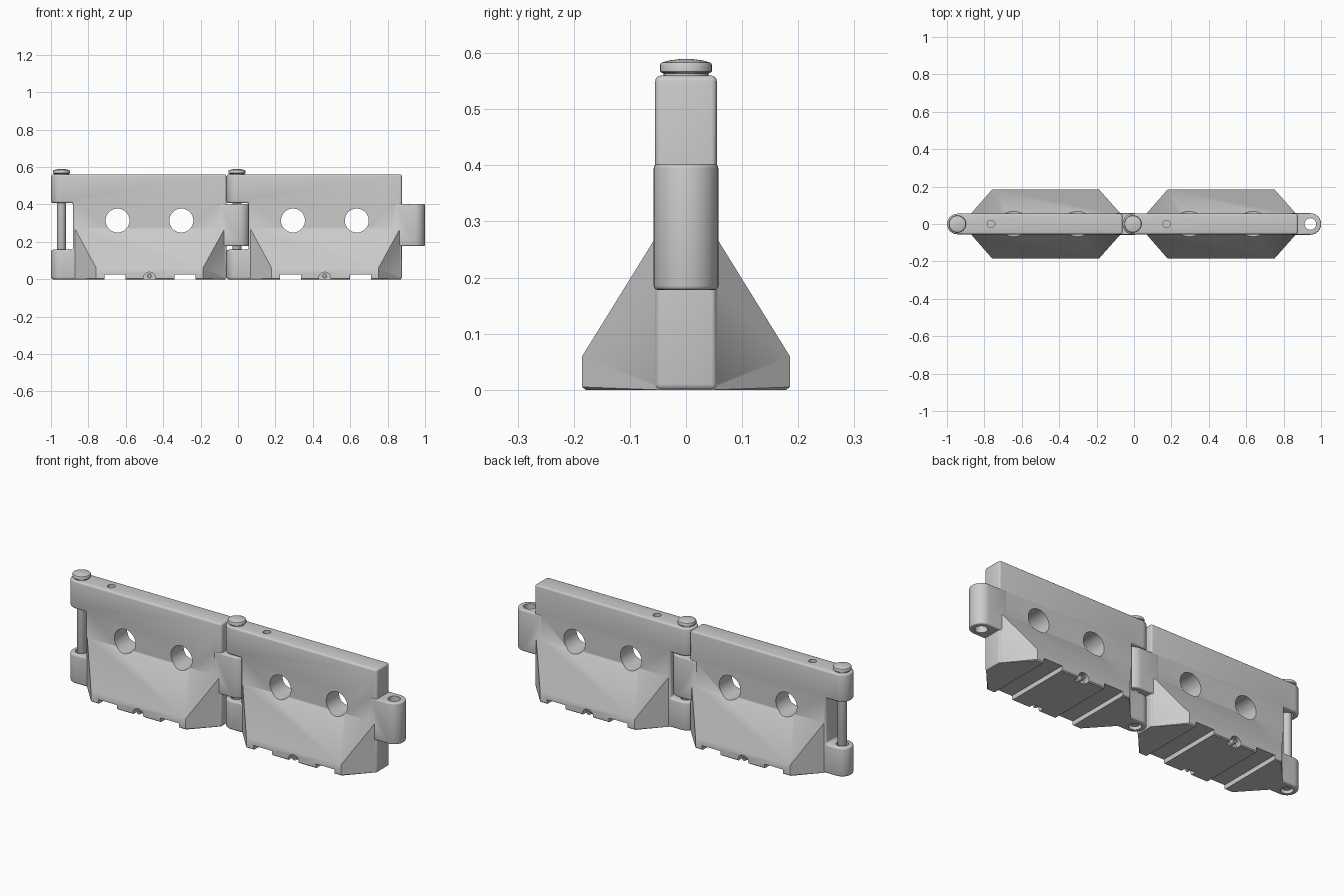
import bpy, bmesh, math
from mathutils import Matrix, Vector

if "Cube" in bpy.data.objects:
    bpy.data.objects.remove(bpy.data.objects["Cube"])

PITCH, X0 = 0.938, -0.944          # hinge spacing and first hinge position
END, R, TOP = 0.882, 0.055, 0.56   # wall end, wall half thickness, wall height


def new_object(name, bm):
    bmesh.ops.recalc_face_normals(bm, faces=bm.faces)
    me = bpy.data.meshes.new(name)
    bm.to_mesh(me)
    bm.free()
    ob = bpy.data.objects.new(name, me)
    bpy.context.collection.objects.link(ob)
    return ob


def prism(name, outline, z0, z1):
    bm = bmesh.new()
    f = bm.faces.new([bm.verts.new((x, y, z0)) for x, y in outline])
    ext = bmesh.ops.extrude_face_region(bm, geom=[f])
    bmesh.ops.translate(bm, vec=(0, 0, z1 - z0),
                        verts=[v for v in ext["geom"] if isinstance(v, bmesh.types.BMVert)])
    return new_object(name, bm)


def box(name, lo, hi):
    return prism(name, [(lo[0], lo[1]), (hi[0], lo[1]), (hi[0], hi[1]), (lo[0], hi[1])], lo[2], hi[2])


def rounded_slab(name, cx, r, far, z0, z1, n=24):
    # slab with a half-round end at cx and a square end at far
    s = 1 if far > cx else -1
    pts = [(cx - s * r * math.sin(math.pi * i / n), r * math.cos(math.pi * i / n)) for i in range(n + 1)]
    return prism(name, pts + [(far, -r), (far, r)], z0, z1)


def cylinder(name, r, depth, loc, along_y=False, n=32):
    bm = bmesh.new()
    m = Matrix.Translation(loc)
    if along_y:
        m = m @ Matrix.Rotation(math.pi / 2, 4, 'X')
    bmesh.ops.create_cone(bm, cap_ends=True, segments=n, radius1=r, radius2=r, depth=depth, matrix=m)
    return new_object(name, bm)


def lathe(name, profile, n=32):
    bm = bmesh.new()
    vs = [bm.verts.new((r, 0, z)) for r, z in profile]
    es = [bm.edges.new(p) for p in zip(vs, vs[1:])]
    bmesh.ops.spin(bm, geom=vs + es, cent=(0, 0, 0), axis=(0, 0, 1), angle=2 * math.pi, steps=n)
    bmesh.ops.remove_doubles(bm, verts=bm.verts, dist=1e-5)
    return new_object(name, bm)


def apply_mod(ob, kind, **props):
    m = ob.modifiers.new(kind.lower(), kind)
    for k, v in props.items():
        setattr(m, k, v)
    bpy.context.view_layer.objects.active = ob
    bpy.ops.object.modifier_apply(modifier=m.name)


def combine(ob, tool, op):
    apply_mod(ob, 'BOOLEAN', operation=op, solver='EXACT', object=tool)
    bpy.data.objects.remove(tool)


def bevel(ob, w):
    apply_mod(ob, 'BEVEL', width=w, segments=3, limit_method='ANGLE', angle_limit=math.radians(40))


def smooth(ob):
    bpy.ops.object.select_all(action='DESELECT')
    ob.select_set(True)
    bpy.context.view_layer.objects.active = ob
    bpy.ops.object.shade_smooth_by_angle(angle=math.radians(35))


# wall with upper and lower hinge knuckles
barrier = rounded_slab("barrier_1", 0, R, END, 0, TOP)
combine(barrier, box("cut", (-0.2, -0.2, 0.158), (0.062, 0.2, 0.408)), 'DIFFERENCE')
bevel(barrier, 0.01)

# middle knuckle on the other end
knuckle = rounded_slab("knuckle", 0.949, 0.0575, 0.84, 0.178, 0.402)
bevel(knuckle, 0.007)
combine(barrier, knuckle, 'UNION')

# flared foot with chamfered ends
bm = bmesh.new()
a, b, c, d = 0.068, 0.186, 0.757, 0.877
octagon = [(a, -.05), (b, -.185), (c, -.185), (d, -.05), (d, .05), (c, .185), (b, .185), (a, .05)]
for x, y in octagon:
    inset = 0.006 if abs(y) > 0.1 else 0
    bm.verts.new((x, y - math.copysign(inset, y), 0))
    bm.verts.new((x, y, 0.005))
    bm.verts.new((x, y, 0.06) if inset else (x, y, 0.278))
hull = bmesh.ops.convex_hull(bm, input=bm.verts)
bmesh.ops.dissolve_limit(bm, angle_limit=0.01, verts=bm.verts, edges=bm.edges)
combine(barrier, new_object("foot", bm), 'UNION')

# round windows and forklift slots
for x in (0.30, 0.641):
    combine(barrier, cylinder("cut", 0.064, 1, (x, 0, 0.314), True, 48), 'DIFFERENCE')
for x in (0.23, 0.605):
    combine(barrier, box("cut", (x, -0.3, -0.1), (x + 0.112, 0.3, 0.025)), 'DIFFERENCE')

# drain recesses, filler hole and hinge holes
for s in (-1, 1):
    combine(barrier, cylinder("cut", 0.032, 0.08, (0.47, s * 0.19, 0.006), True), 'DIFFERENCE')
combine(barrier, cylinder("cut", 0.02, 0.1, (0.18, 0, TOP)), 'DIFFERENCE')
for x in (0, 0.949):
    combine(barrier, cylinder("cut", 0.031, 2, (x, 0, 0.3)), 'DIFFERENCE')
smooth(barrier)

# hinge pin with domed head
pin = lathe("hinge_pin_1", [(0, 0.012), (0.022, 0.012), (0.024, 0.015), (0.024, 0.556), (0.04, 0.558),
                            (0.04, 0.564), (0.044, 0.565), (0.046, 0.567), (0.046, 0.580),
                            (0.044, 0.583), (0.03, 0.587), (0.015, 0.589), (0, 0.59)])
smooth(pin)

# drain plug ring
plug = lathe("drain_plug_front_1", [(0, 0), (0.006, 0), (0.006, 0.02), (0.013, 0.02), (0.013, -0.012), (0, -0.012)], 20)
smooth(plug)


def place(src, name, loc, rot=0):
    ob = src.copy()
    ob.name = name
    bpy.context.collection.objects.link(ob)
    ob.location, ob.rotation_euler = loc, (rot, 0, 0)


# two linked barriers
second = X0 + PITCH
place(barrier, "barrier_2", (second, 0, 0))
place(pin, "hinge_pin_2", (second, 0, 0))
place(plug, "drain_plug_front_2", (second + 0.47, -0.158, 0.018), math.pi / 2)
for i, x in enumerate((X0, second)):
    place(plug, f"drain_plug_back_{i + 1}", (x + 0.47, 0.158, 0.018), -math.pi / 2)
barrier.location.x = pin.location.x = X0
plug.location, plug.rotation_euler = (X0 + 0.47, -0.158, 0.018), (math.pi / 2, 0, 0)
